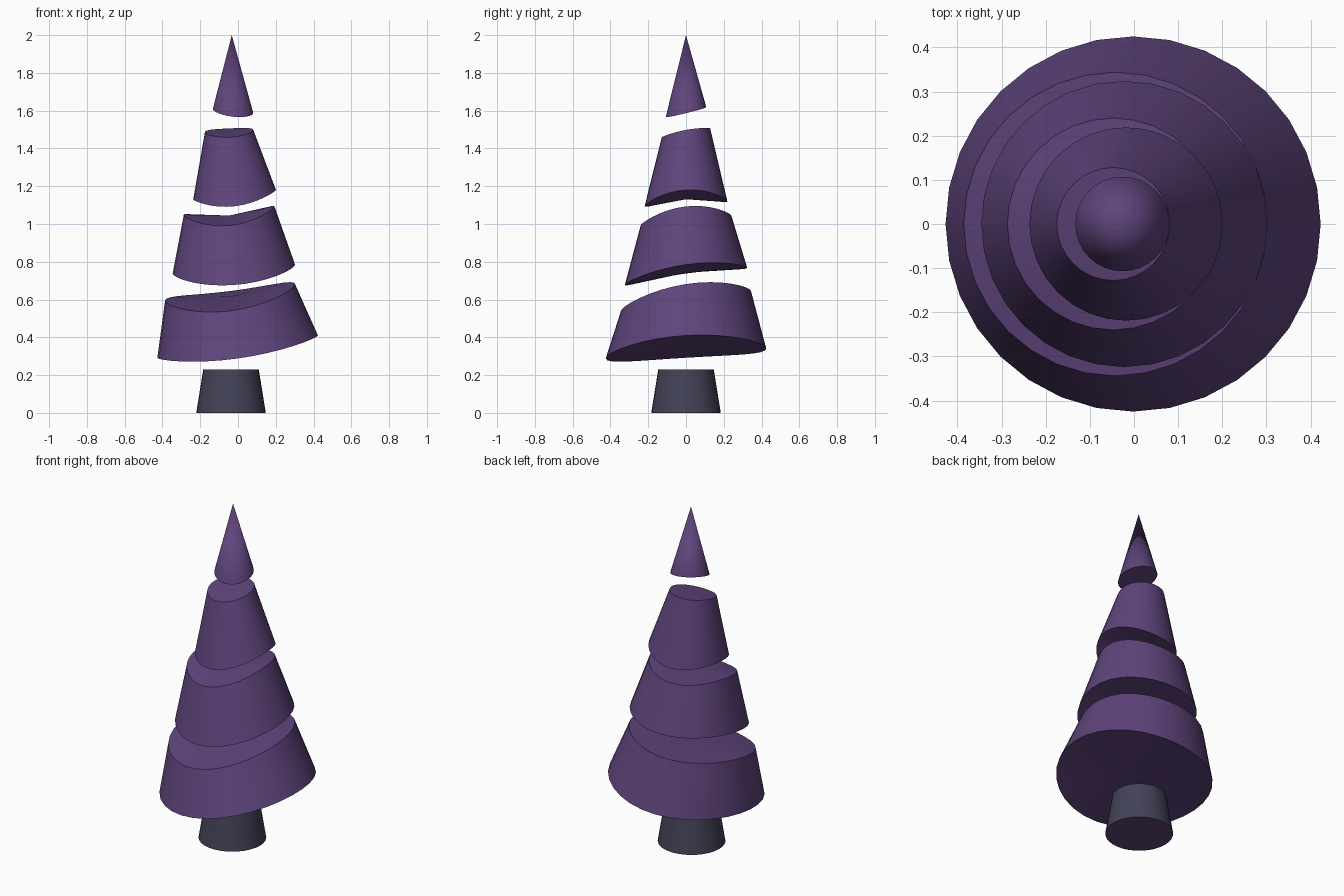
import bpy, bmesh, math

if "Cube" in bpy.data.objects:
    bpy.data.objects.remove(bpy.data.objects["Cube"])

SIDES = 32


def material(name, color):
    m = bpy.data.materials.new(name)
    m.diffuse_color = color
    m.use_nodes = True
    m.node_tree.nodes["Principled BSDF"].inputs["Base Color"].default_value = m.diffuse_color
    return m


foliage = material("purple_foliage", (0.115, 0.058, 0.2, 1))
bark = material("dark_bark", (0.055, 0.055, 0.095, 1))


def ring(bm, cx, r, heights):
    """Round loop whose height waves through the right, back, left and front values."""
    R, B, L, F = heights
    mean = (R + B + L + F) / 4
    wave = (R + L - B - F) / 4
    verts = []
    for i in range(SIDES):
        a = 2 * math.pi * i / SIDES
        z = mean + (R - L) / 2 * math.cos(a) + (B - F) / 2 * math.sin(a) + wave * math.cos(2 * a)
        verts.append(bm.verts.new((cx + r * math.cos(a), r * math.sin(a), z)))
    return verts, bm.verts.new((cx, 0, mean))


def fan(bm, loop, tip):
    return [bm.faces.new((loop[i], loop[(i + 1) % SIDES], tip)) for i in range(SIDES)]


def tier(name, bottom, top=None, apex=None, mats=(foliage,)):
    """Closed slice of the tree between two wavy loops, or up to a pointed apex."""
    bm = bmesh.new()
    low, low_mid = ring(bm, *bottom)
    for f in fan(bm, low, low_mid):
        f.material_index = len(mats) - 1
    if top:
        high, high_mid = ring(bm, *top)
        fan(bm, high, high_mid)
        for i in range(SIDES):
            j = (i + 1) % SIDES
            bm.faces.new((low[i], low[j], high[j], high[i]))
    else:
        fan(bm, low, bm.verts.new(apex))
    bmesh.ops.recalc_face_normals(bm, faces=bm.faces)
    mesh = bpy.data.meshes.new(name)
    bm.to_mesh(mesh)
    bm.free()
    for m in mats:
        mesh.materials.append(m)
    ob = bpy.data.objects.new(name, mesh)
    bpy.context.collection.objects.link(ob)
    bpy.ops.object.select_all(action='DESELECT')
    ob.select_set(True)
    bpy.context.view_layer.objects.active = ob
    bpy.ops.object.shade_smooth_by_angle(angle=math.radians(35))


# Trunk, with a purple underside
tier("trunk", (-0.037, 0.184, (0,) * 4), (-0.037, 0.147, (0.23,) * 4), mats=(bark, foliage))

# Foliage slices: centre x, radius, heights at right, back, left, front
tier("lower_tier", (-0.002, 0.425, (0.41, 0.34, 0.292, 0.288)),
     (-0.042, 0.344, (0.682, 0.645, 0.595, 0.54)))
tier("middle_tier", (-0.022, 0.324, (0.785, 0.768, 0.738, 0.677)),
     (-0.047, 0.24, (1.093, 1.045, 1.048, 0.992)))
tier("upper_tier", (-0.018, 0.219, (1.18, 1.12, 1.13, 1.094)),
     (-0.047, 0.128, (1.498, 1.506, 1.487, 1.459)))
tier("tree_tip", (-0.026, 0.107, (1.587, 1.62, 1.61, 1.568)), apex=(-0.033, 0, 2.0))
